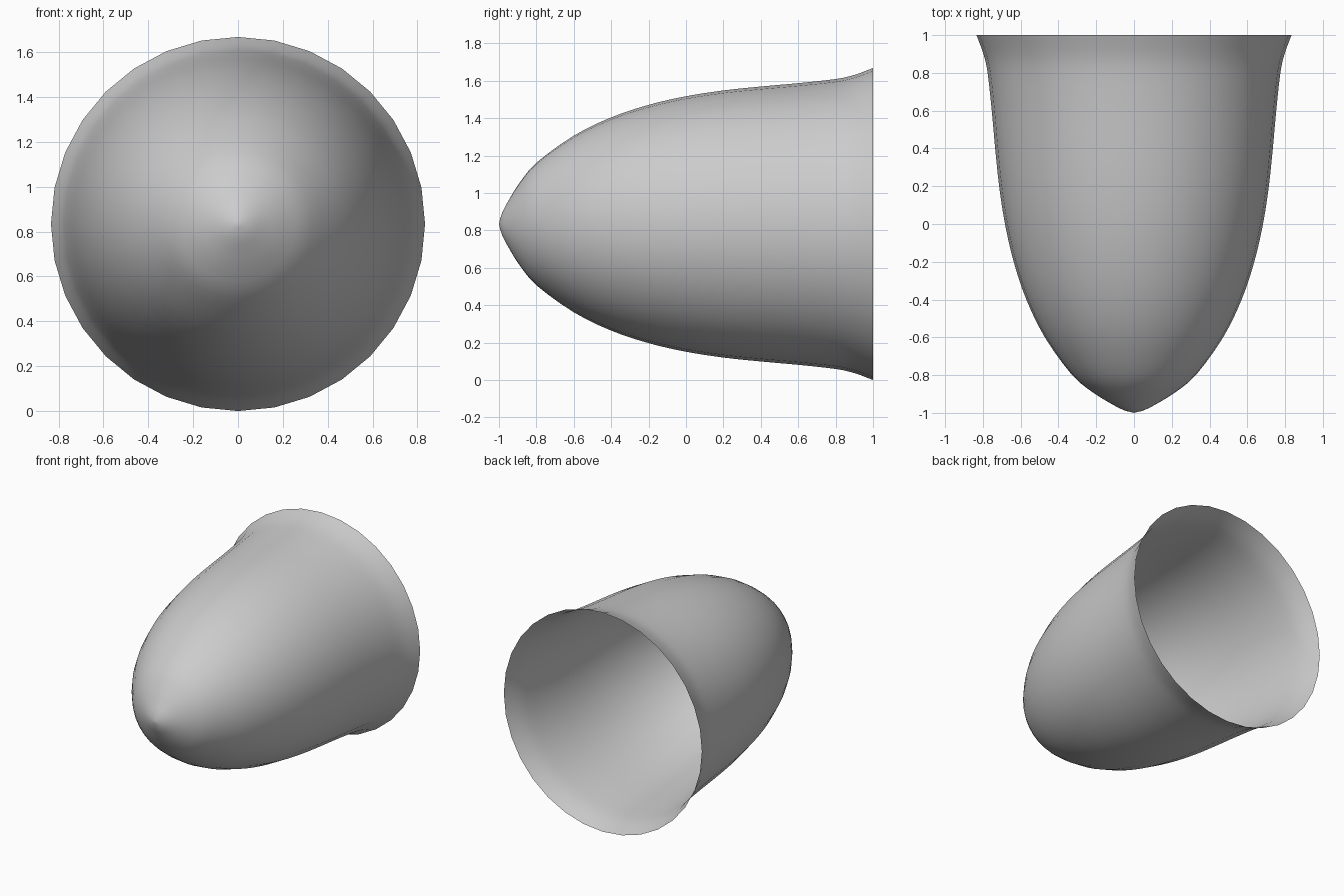
import bpy, bmesh, math
from mathutils import Vector

if "Cube" in bpy.data.objects:
    bpy.data.objects.remove(bpy.data.objects["Cube"])

SEGMENTS = 32
CENTRE_Z = 0.834
STEPS = 3

# Profile of the bell: (radius, y) from the tip to the flared open rim
profile = [(0, -1), (0.055, -0.985), (0.12, -0.952), (0.22, -0.89), (0.33, -0.797),
           (0.472, -0.6), (0.57, -0.4), (0.637, -0.2), (0.683, 0), (0.714, 0.2),
           (0.735, 0.4), (0.753, 0.6), (0.775, 0.8), (0.797, 0.9), (0.834, 1)]


def smooth_points(points, steps):
    """Catmull-Rom curve through the profile points."""
    p = [Vector(q) for q in points]
    p = [2 * p[0] - p[1]] + p + [2 * p[-1] - p[-2]]
    out = []
    for a, b, c, d in zip(p, p[1:], p[2:], p[3:]):
        for i in range(steps):
            t = i / steps
            out.append(0.5 * (2 * b + (c - a) * t + (2 * a - 5 * b + 4 * c - d) * t ** 2
                              + (3 * b - a - 3 * c + d) * t ** 3))
    return out + [p[-2]]


# Revolve the profile around the y axis
curve = smooth_points(profile, STEPS)
bm = bmesh.new()
tip = bm.verts.new((0, curve[0].y, CENTRE_Z))
rings = []
for r, y in curve[1:]:
    rings.append([bm.verts.new((r * math.sin(a), y, CENTRE_Z + r * math.cos(a)))
                  for a in (math.tau * i / SEGMENTS for i in range(SEGMENTS))])
for i in range(SEGMENTS):
    j = (i + 1) % SEGMENTS
    bm.faces.new((tip, rings[0][i], rings[0][j]))
    for near, far in zip(rings, rings[1:]):
        bm.faces.new((near[i], far[i], far[j], near[j]))
bmesh.ops.recalc_face_normals(bm, faces=bm.faces)

# Make the normals point outwards on the open shell
bm.normal_update()
f = rings[5][0].link_faces[0]
if f.normal.dot(f.calc_center_median() - Vector((0, 0, CENTRE_Z))) < 0:
    bmesh.ops.reverse_faces(bm, faces=bm.faces)
for face in bm.faces:
    face.smooth = True

mesh = bpy.data.meshes.new("bell_shell")
bm.to_mesh(mesh)
bm.free()
shell = bpy.data.objects.new("bell_shell", mesh)
bpy.context.collection.objects.link(shell)
